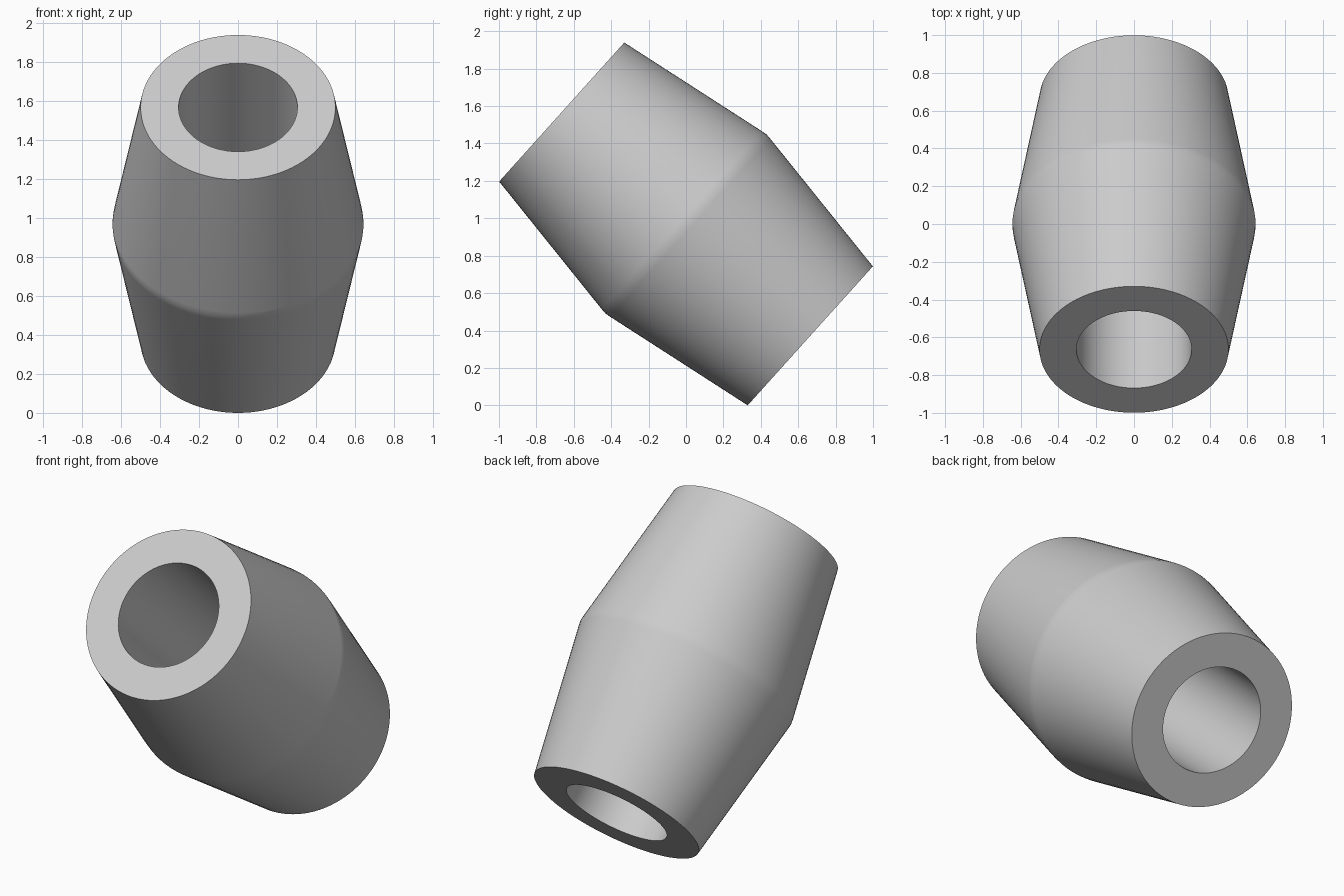
import bpy
import bmesh
import math
from mathutils import Matrix, Vector

cube = bpy.data.objects.get("Cube")
if cube:
    bpy.data.objects.remove(cube, do_unlink=True)

# Plain grey material
grey = bpy.data.materials.new("light_grey")
grey.use_nodes = True
colour = (0.6, 0.6, 0.6, 1.0)
grey.diffuse_color = colour
grey.node_tree.nodes["Principled BSDF"].inputs["Base Color"].default_value = colour

HALF, END_R, MID_R, BORE_R = 0.894, 0.5, 0.645, 0.305
SOFT = 0.03      # half width of the softened middle ridge
SEGMENTS = 96
TILT = math.radians(48)

# Closed wall profile (radius, height): bore, end rims and double taper
shoulder = MID_R - (MID_R - END_R) * SOFT / HALF
profile = [(BORE_R, -HALF), (END_R, -HALF), (shoulder, -SOFT), (MID_R - 0.001, 0),
           (shoulder, SOFT), (END_R, HALF), (BORE_R, HALF)]

# Spin the profile into a hollow sleeve
bm = bmesh.new()
verts = [bm.verts.new((r, 0, z)) for r, z in profile]
edges = [bm.edges.new((a, b)) for a, b in zip(verts, verts[1:] + verts[:1])]
bmesh.ops.spin(bm, geom=verts + edges, cent=Vector(), axis=(0, 0, 1),
               angle=math.tau, steps=SEGMENTS, use_merge=True)
bmesh.ops.remove_doubles(bm, verts=bm.verts, dist=0.0001)
bmesh.ops.recalc_face_normals(bm, faces=bm.faces)

# Lean the sleeve towards the front and stand it on the ground
bm.transform(Matrix.Rotation(TILT, 4, "X"))
lowest = min(v.co.z for v in bm.verts)
bmesh.ops.translate(bm, verts=bm.verts, vec=(0, 0, -lowest))

mesh = bpy.data.meshes.new("tapered_sleeve")
bm.to_mesh(mesh)
bm.free()
mesh.materials.append(grey)
sleeve = bpy.data.objects.new("tapered_sleeve", mesh)
bpy.context.collection.objects.link(sleeve)

# Smooth walls with crisp end rims
bpy.ops.object.select_all(action="DESELECT")
sleeve.select_set(True)
bpy.context.view_layer.objects.active = sleeve
bpy.ops.object.shade_smooth_by_angle(angle=math.radians(30))
